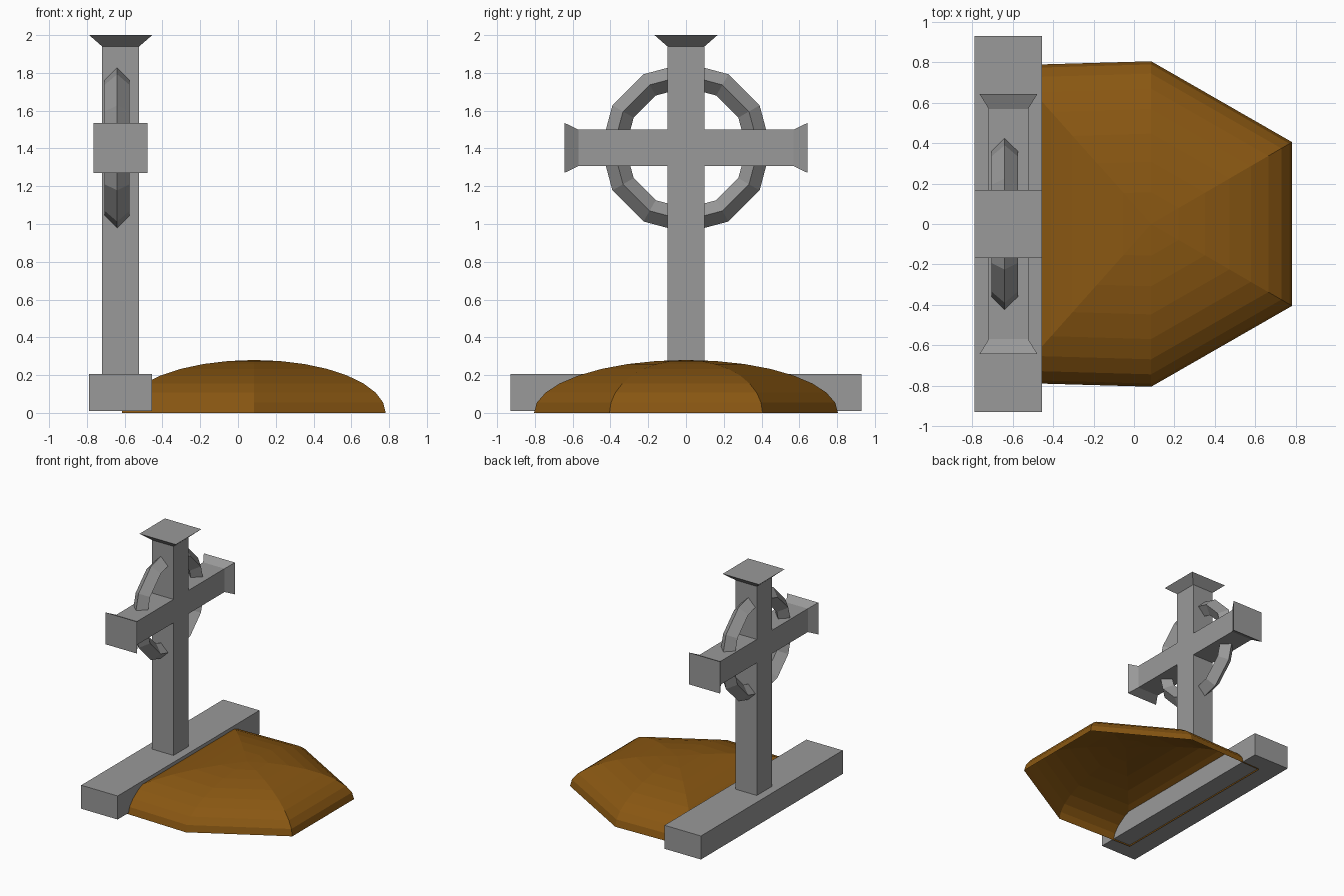
import bpy, bmesh, math

if "Cube" in bpy.data.objects:
    bpy.data.objects.remove(bpy.data.objects["Cube"])


def material(name, rgb):
    m = bpy.data.materials.new(name)
    m.diffuse_color = (*rgb, 1)
    m.use_nodes = True
    m.node_tree.nodes["Principled BSDF"].inputs["Base Color"].default_value = m.diffuse_color
    return m


stone = material("grey stone", (0.32, 0.32, 0.32))
soil = material("brown soil", (0.25, 0.095, 0.006))


def loft(name, rings, mat, cap_start=True, cap_end=True, closed=False):
    """Skin a list of equal-length point rings into a flat-shaded object."""
    bm = bmesh.new()
    vs = [[bm.verts.new(p) for p in ring] for ring in rings]
    n = len(vs[0])
    pairs = list(zip(vs, vs[1:])) + ([(vs[-1], vs[0])] if closed else [])
    for a, b in pairs:
        for i in range(n):
            j = (i + 1) % n
            bm.faces.new((a[i], a[j], b[j], b[i]))
    if cap_start:
        bm.faces.new(vs[0][::-1])
    if cap_end:
        bm.faces.new(vs[-1])
    bmesh.ops.recalc_face_normals(bm, faces=bm.faces)
    me = bpy.data.meshes.new(name)
    bm.to_mesh(me)
    bm.free()
    me.materials.append(mat)
    ob = bpy.data.objects.new(name, me)
    bpy.context.collection.objects.link(ob)
    return ob


CX, CZ = -0.621, 1.403          # cross axis
CORNERS = ((-1, -1), (1, -1), (1, 1), (-1, 1))


def upright(z, hx, hy):
    return [(CX + sx * hx, sy * hy, z) for sx, sy in CORNERS]


def across(y, hx, hz):
    return [(CX + sx * hx, y, CZ + sz * hz) for sx, sz in CORNERS]


# Plinth, post with flared cap, crossbar with flared ends
loft("plinth", [upright(0.01, 0.167, 0.93), upright(0.205, 0.167, 0.93)], stone)
loft("post", [upright(0.1, 0.098, 0.098), upright(1.94, 0.098, 0.098),
              upright(2.0, 0.167, 0.167)], stone)
loft("crossbar", [across(-0.643, 0.143, 0.132), across(-0.57, 0.098, 0.097),
                  across(0.57, 0.098, 0.097), across(0.643, 0.143, 0.132)], stone)

# Twelve-sided ring with a diamond section
section = [(0.45, 0), (0.385, 0.066), (0.32, 0), (0.385, -0.066)]
loft("ring", [[(-0.64 + dx, r * math.cos(a), CZ + r * math.sin(a)) for r, dx in section]
              for a in (math.tau * k / 12 for k in range(12))],
     stone, False, False, closed=True)

# Open-bottomed six-sided dome of earth
outline = [(0, 0.805), (-0.70, 0.785), (-0.70, -0.785),
           (0, -0.805), (0.697, -0.405), (0.697, 0.405)]
rings = []
for k in range(9):
    t = math.pi / 2 * k / 8
    s = max(math.cos(t), 0.002)
    rings.append([(0.085 + x * s, y * s, 0.28 * math.sin(t)) for x, y in outline])
loft("earth_mound", rings, soil, cap_start=False)
